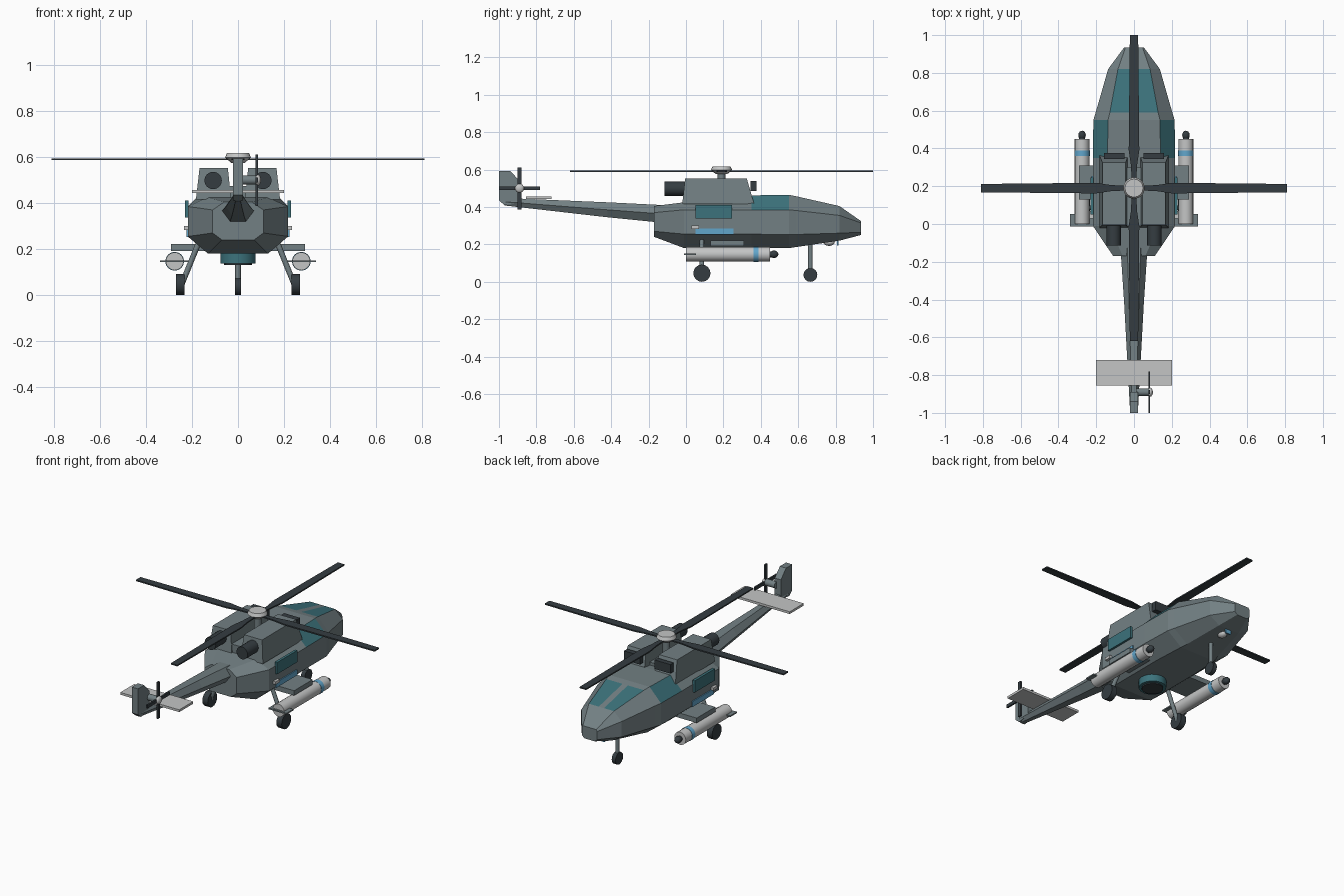
import bpy, bmesh, math
from mathutils import Vector, Matrix

if "Cube" in bpy.data.objects:
    bpy.data.objects.remove(bpy.data.objects["Cube"], do_unlink=True)


def material(name, r, g, b):
    m = bpy.data.materials.new(name)
    m.use_nodes = True
    m.diffuse_color = (r, g, b, 1)
    m.node_tree.nodes["Principled BSDF"].inputs["Base Color"].default_value = (r, g, b, 1)
    return m


HULL = material("grey hull", .17, .215, .228)
DARK = material("dark rubber", .035, .046, .053)
GLASS = material("teal glass", .045, .17, .2)
LIGHT = material("light grey", .55, .56, .56)
BLUE = material("sky blue", .12, .38, .6)


def finish(name, bm, *mats, smooth=False):
    bmesh.ops.recalc_face_normals(bm, faces=bm.faces)
    me = bpy.data.meshes.new(name)
    bm.to_mesh(me)
    bm.free()
    for m in mats:
        me.materials.append(m)
    ob = bpy.data.objects.new(name, me)
    bpy.context.collection.objects.link(ob)
    if smooth:
        bpy.ops.object.select_all(action='DESELECT')
        ob.select_set(True)
        bpy.context.view_layer.objects.active = ob
        bpy.ops.object.shade_smooth_by_angle(angle=math.radians(40))
    return ob


def loft(name, rings, *mats, rule=None):
    """Skin closed rings of points and cap both ends."""
    bm = bmesh.new()
    loops = [[bm.verts.new(p) for p in ring] for ring in rings]
    n = len(loops[0])
    for i in range(len(loops) - 1):
        for k in range(n):
            j = (k + 1) % n
            f = bm.faces.new((loops[i][k], loops[i][j], loops[i + 1][j], loops[i + 1][k]))
            if rule:
                f.material_index = rule(i, k)
    bm.faces.new(loops[0])
    bm.faces.new(loops[-1])
    return finish(name, bm, *mats)


def box(name, x, y, z, mat):
    """Box from (min, max) ranges."""
    ring = lambda h: [(x[0], y[0], h), (x[1], y[0], h), (x[1], y[1], h), (x[0], y[1], h)]
    return loft(name, [ring(z[0]), ring(z[1])], mat)


def rod(name, a, b, r, mat, r2=None, sides=16):
    """Cylinder or cone between two points."""
    a, b = Vector(a), Vector(b)
    bm = bmesh.new()
    turn = (b - a).to_track_quat('Z', 'Y').to_matrix().to_4x4()
    bmesh.ops.create_cone(bm, cap_ends=True, segments=sides, radius1=r, radius2=r if r2 is None else r2,
                          depth=(b - a).length, matrix=Matrix.Translation((a + b) / 2) @ turn)
    return finish(name, bm, mat, smooth=True)


def ball(name, centre, size, mat):
    bm = bmesh.new()
    bmesh.ops.create_uvsphere(bm, u_segments=16, v_segments=10, radius=1,
                              matrix=Matrix.Translation(centre) @ Matrix.Diagonal((*size, 1)))
    return finish(name, bm, mat, smooth=True)


# Fuselage: y, roof half width and height, side half width, upper and lower chine, belly half width and height
stations = [
    (-.17, .06, .405, .11, .37, .27, .07, .24),
    (-.01, .13, .425, .218, .385, .255, .13, .18),
    (.35, .14, .462, .218, .385, .255, .13, .18),
    (.55, .138, .465, .215, .385, .252, .12, .18),
    (.59, .128, .457, .203, .381, .253, .11, .186),
    (.82, .085, .405, .137, .355, .26, .07, .22),
    (.935, .045, .325, .052, .315, .265, .035, .25)]


def section(s):
    y, wt, zt, ws, zu, zl, wb, zb = s
    half = [(.018, y, zt), (wt, y, zt), (ws, y, zu), (ws, y, zl), (wb, y, zb)]
    return half + [(-x, yy, z) for x, yy, z in reversed(half)]


# Side panes sit on the cheeks, windscreen panes on the sloping roof either side of a pillar
loft("fuselage", [section(s) for s in stations], HULL, GLASS,
     rule=lambda i, k: int((i == 2 and k in (1, 7)) or (i == 4 and k in (0, 8))))


# Tail boom: six-sided taper
def boom_ring(y, w, low, high):
    mid = low + (high - low) * .5
    return [(w * .5, y, high), (w, y, mid), (w * .5, y, low),
            (-w * .5, y, low), (-w, y, mid), (-w * .5, y, high)]


loft("tail_boom", [boom_ring(-.12, .072, .315, .41), boom_ring(-.42, .052, .345, .425),
                   boom_ring(-.97, .022, .408, .448)], HULL)

# Tail fin and stabiliser
outline = [(-.97, .41), (-.89, .42), (-.89, .54), (-.94, .593), (-1, .593), (-1, .435)]
loft("tail_fin", [[(x, y, z) for y, z in outline] for x in (-.021, .021)], HULL)
box("stabiliser", (-.2, .2), (-.855, -.72), (.443, .457), LIGHT)

# Tail rotor
rod("tail_rotor_shaft", (.01, -.89, .5), (.08, -.89, .5), .02, HULL)
ball("tail_rotor_hub", (.086, -.89, .5), (.014, .024, .024), LIGHT)
box("tail_rotor_blade_upright", (.076, .086), (-.9, -.88), (.387, .61), DARK)
box("tail_rotor_blade_level", (.076, .086), (-1, -.78), (.49, .51), DARK)

# Main rotor
HUB = Vector((0, .19, .59))
rod("rotor_mast", (0, .19, .42), HUB, .021, HULL)
rod("rotor_hub_skirt", (0, .19, .575), (0, .19, .597), .03, LIGHT, r2=.055)
rod("rotor_hub", (0, .19, .597), (0, .19, .617), .057, LIGHT, r2=.048)
blade = [(.03, .012), (.12, .016), (.2, .028), (.81, .022)]
for i in range(4):
    edge = [(r, w) for r, w in blade] + [(r, -w) for r, w in reversed(blade)]
    spin = Matrix.Rotation(i * math.pi / 2, 3, 'Z')
    loft("rotor_blade_%d" % (i + 1),
         [[HUB + spin @ Vector((r, w, h)) for r, w in edge] for h in (-.004, .004)], DARK)

# Roof spine between the engines
box("roof_spine", (-.05, .05), (-.01, .3), (.4, .475), HULL)

for side, s in (("left", 1), ("right", -1)):
    def span(a, b):
        return tuple(sorted((a * s, b * s)))

    # Engine housing, exhaust and intake
    def housing_ring(a, b, y0, y1, z):
        return [(s * a, y0, z), (s * b, y0, z), (s * b, y1, z), (s * a, y1, z)]
    loft(side + "_engine_housing", [housing_ring(.03, .183, -.02, .365, .415),
                                    housing_ring(.044, .167, -.005, .325, .552)], HULL)
    rod(side + "_exhaust", (s * .108, -.115, .498), (s * .108, .02, .498), .038, DARK)
    box(side + "_intake", span(.05, .158), (.345, .376), (.485, .54), DARK)

    # Cabin window, stripe and handle on the door
    box(side + "_cabin_window", span(.215, .231), (.05, .245), (.338, .41), GLASS)
    box(side + "_door_stripe", span(.216, .224), (.05, .255), (.252, .285), BLUE)
    box(side + "_door_handle", span(.216, .235), (.03, .07), (.283, .3), LIGHT)

    # Stub wing and pod
    box(side + "_stub_wing", span(.13, .29), (.13, .31), (.192, .222), HULL)
    x = s * .275
    rod(side + "_pod", (x, .0, .147), (x, .45, .147), .039, LIGHT)
    rod(side + "_pod_band", (x, .36, .147), (x, .388, .147), .041, BLUE)
    rod(side + "_pod_neck", (x, .44, .147), (x, .465, .147), .016, DARK)
    ball(side + "_pod_tip", (x, .47, .147), (.02, .024, .02), DARK)
    box(side + "_pod_fin", span(.215, .338), (-.012, .053), (.143, .151), HULL)

    # Main wheel and leg
    rod(side + "_wheel_leg", (s * .17, .085, .23), (s * .245, .085, .045), .012, HULL)
    rod(side + "_wheel", (s * .233, .085, .046), (s * .269, .085, .046), .046, DARK)

# Nose wheel
rod("nose_leg", (0, .665, .04), (0, .665, .22), .012, HULL)
rod("nose_wheel", (-.013, .665, .037), (.013, .665, .037), .037, DARK)

# Belly dome and chin sensor
rod("belly_dome", (0, .16, .185), (0, .16, .137), .077, GLASS)
rod("belly_cap", (0, .16, .138), (0, .16, .13), .06, DARK)
ball("chin_sensor", (0, .765, .212), (.024, .03, .02), LIGHT)
box("chin_lens", (-.018, .018), (.808, .816), (.195, .228), BLUE)
